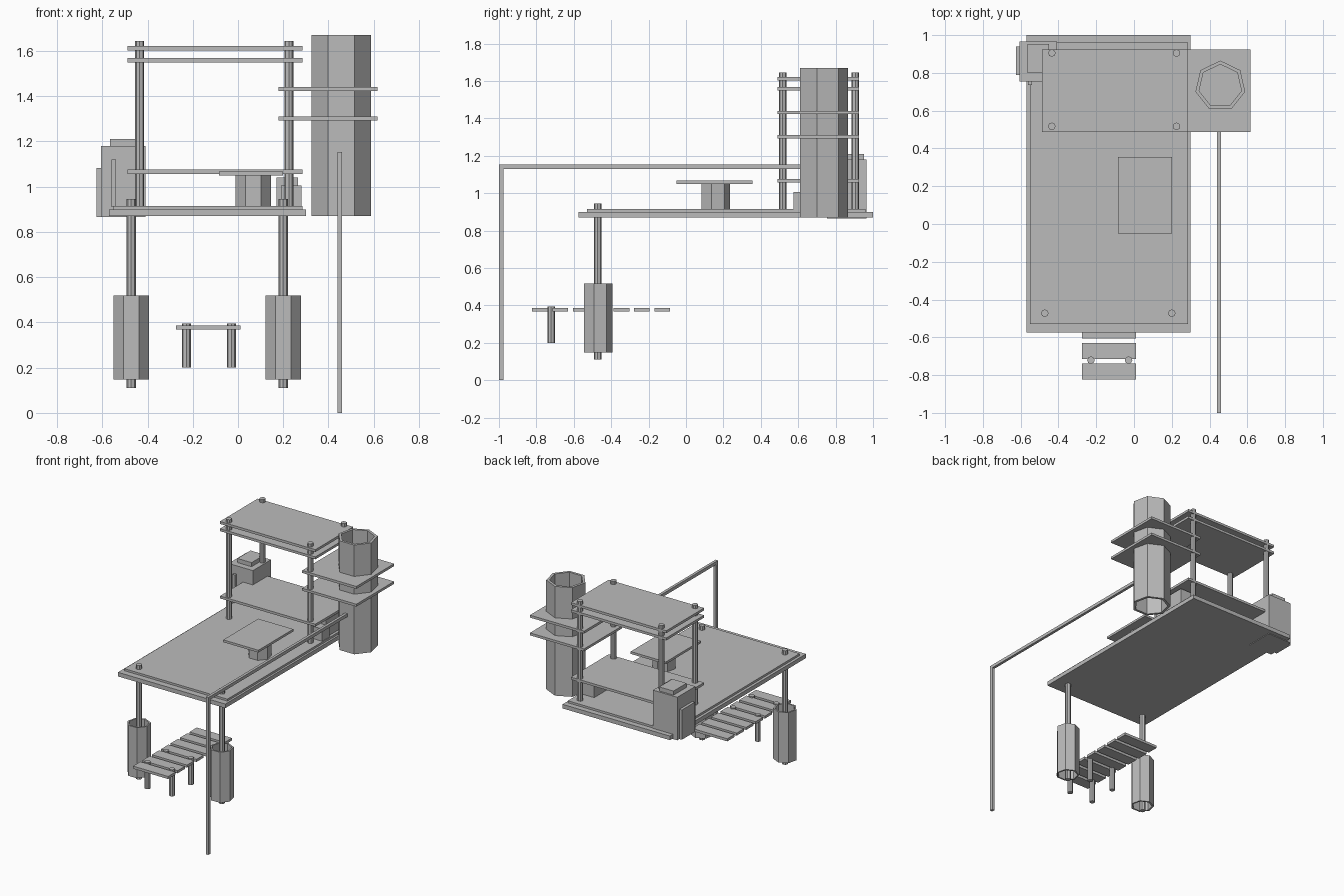
import bpy, bmesh, math
from mathutils import Matrix

cube = bpy.data.objects.get("Cube")
if cube:
    bpy.data.objects.remove(cube, do_unlink=True)

grey = bpy.data.materials.new("plain_grey")
grey.use_nodes = True
COLOUR = (0.5, 0.5, 0.5, 1)
grey.diffuse_color = COLOUR
grey.node_tree.nodes["Principled BSDF"].inputs["Base Color"].default_value = COLOUR


def finish(name, bm):
    bmesh.ops.recalc_face_normals(bm, faces=bm.faces)
    mesh = bpy.data.meshes.new(name)
    bm.to_mesh(mesh)
    bm.free()
    mesh.materials.append(grey)
    obj = bpy.data.objects.new(name, mesh)
    bpy.context.collection.objects.link(obj)
    return obj


def box(name, x, y, z):
    """Box from its (low, high) range on each axis."""
    bm = bmesh.new()
    bmesh.ops.create_cube(bm, size=1)
    spans = (x, y, z)
    for v in bm.verts:
        v.co = [(a + b) / 2 + c * (b - a) for c, (a, b) in zip(v.co, spans)]
    return finish(name, bm)


def prism(name, x, y, r, z, sides=8):
    """Solid upright column with one corner towards the back."""
    bm = bmesh.new()
    bmesh.ops.create_cone(bm, cap_ends=True, segments=sides, radius1=r, radius2=r,
                          depth=z[1] - z[0])
    bm.verts.ensure_lookup_table()
    first = bm.verts[0].co
    turn = math.pi / 2 - math.atan2(first.y, first.x)
    bm.transform(Matrix.Translation((x, y, sum(z) / 2)) @ Matrix.Rotation(turn, 4, 'Z'))
    return finish(name, bm)


def tube(name, x, y, r, inner, z, sides=7):
    """Open upright tube with thick walls."""
    bm = bmesh.new()
    rings = []
    for radius, height in ((r, z[0]), (r, z[1]), (inner, z[1]), (inner, z[0])):
        angles = [math.pi / 2 + math.tau * i / sides for i in range(sides)]
        rings.append([bm.verts.new((x + radius * math.cos(a), y + radius * math.sin(a), height))
                      for a in angles])
    for k in range(4):
        a, b = rings[k], rings[(k + 1) % 4]
        for i in range(sides):
            j = (i + 1) % sides
            bm.faces.new((a[i], a[j], b[j], b[i]))
    return finish(name, bm)


# Main deck in two layers
box("deck_base", (-0.57, 0.30), (-0.575, 1.0), (0.87, 0.90))
box("deck_top", (-0.55, 0.285), (-0.53, 0.96), (0.90, 0.915))

# Cabin frame: shelf, double roof and four posts
for name, z in (("shelf", 1.057), ("roof_lower", 1.55), ("roof_upper", 1.603)):
    box(name, (-0.488, 0.285), (0.488, 0.925), (z, z + 0.018))
for side, x in (("right", -0.435), ("left", 0.225)):
    for end, y in (("front", 0.517), ("back", 0.905)):
        prism(f"{end}_{side}_post", x, y, 0.02, (0.90, 1.645))

# Hollow tower with two platforms
tube("tower", 0.457, 0.73, 0.135, 0.115, (0.87, 1.67))
for i, z in enumerate((1.292, 1.422)):
    box(f"tower_platform_{i + 1}", (0.178, 0.617), (0.488, 0.925), (z, z + 0.018))

# Front legs inside hollow floats
for side, x in (("right", -0.472), ("left", 0.2)):
    prism(f"{side}_leg", x, -0.472, 0.02, (0.11, 0.945))
    tube(f"{side}_float", x, -0.474, 0.08, 0.068, (0.148, 0.518))

# Table
prism("table_pedestal", 0.067, 0.155, 0.08, (0.91, 1.052), 7)
box("table_top", (-0.085, 0.2), (-0.05, 0.355), (1.05, 1.067))

# Long overhead pipe and its drop
box("pipe_run", (0.44, 0.46), (-1.0, 0.62), (1.13, 1.153))
box("pipe_drop", (0.44, 0.46), (-1.0, -0.975), (0, 1.14))

# Machine cabinet on the back right corner
box("cabinet", (-0.605, -0.408), (0.755, 0.965), (0.865, 1.18))
box("cabinet_cap", (-0.565, -0.45), (0.80, 0.952), (1.18, 1.21))
box("cabinet_side_panel", (-0.625, -0.60), (0.79, 0.94), (0.865, 1.083))
box("cabinet_pipe", (-0.56, -0.54), (0.735, 0.757), (0.91, 1.12))

# Crates beside the tower
box("tall_crate", (0.17, 0.265), (0.64, 0.82), (0.91, 1.04))
box("low_crate", (0.19, 0.28), (0.575, 0.66), (0.91, 1.005))

# Slatted walkway on short posts
for i in range(7):
    y = -0.823 + 0.109 * i
    box(f"walkway_plank_{i + 1}", (-0.275, 0.01), (y, y + 0.084), (0.368, 0.387))
for i, y in enumerate((-0.721, -0.505)):
    for side, x in (("right", -0.228), ("left", -0.029)):
        prism(f"walkway_{side}_post_{i + 1}", x, y, 0.02, (0.2, 0.395))
